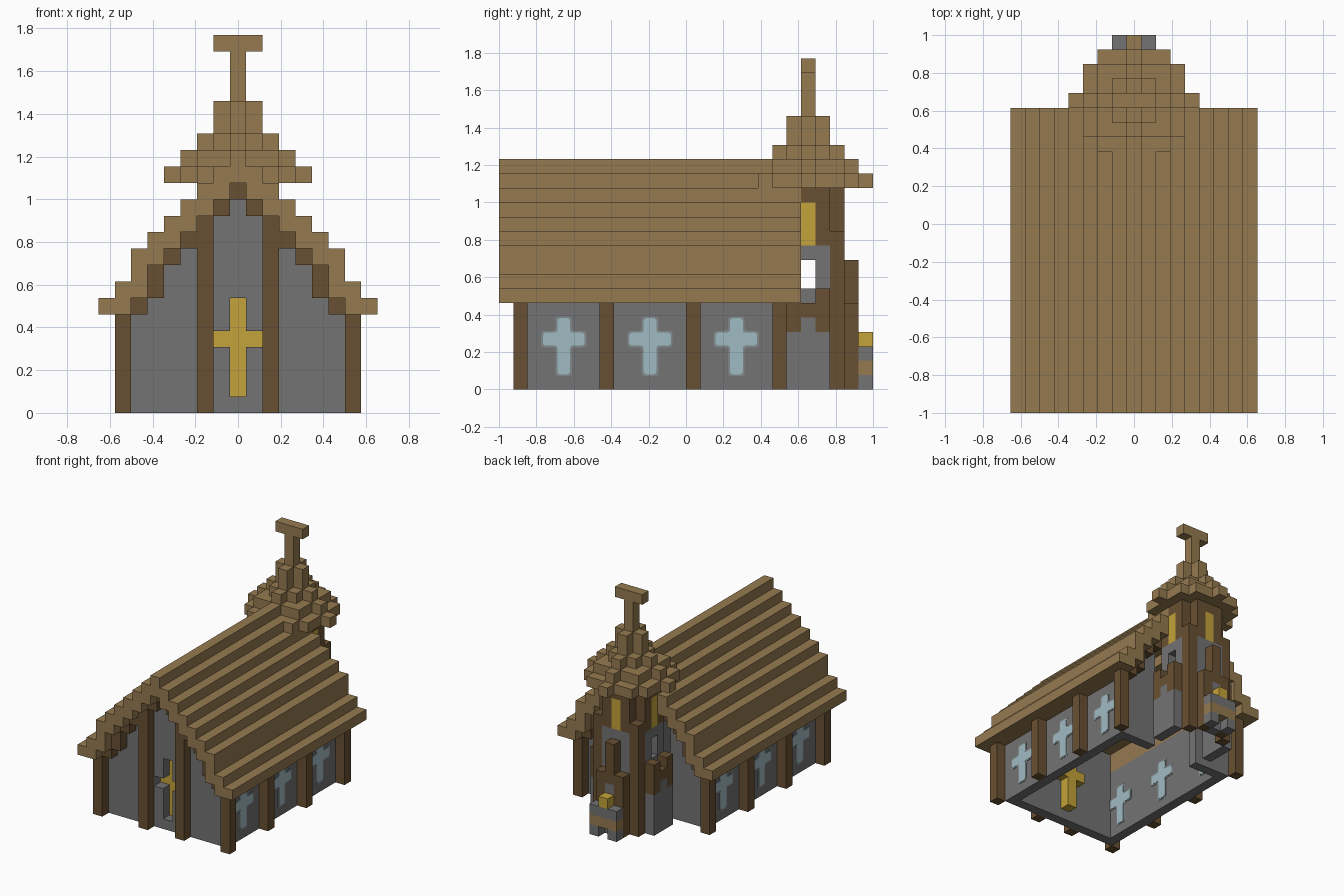
import bpy, bmesh, math
from mathutils import Vector

if "Cube" in bpy.data.objects:
    bpy.data.objects.remove(bpy.data.objects["Cube"])

U = 2 / 26  # size of one building block
SIDES = (-1, 1)


def material(name, *rgb):
    lin = [((c / 255 + 0.055) / 1.055) ** 2.4 for c in rgb] + [1]
    m = bpy.data.materials.new(name)
    m.use_nodes = True
    m.diffuse_color = lin
    m.node_tree.nodes["Principled BSDF"].inputs["Base Color"].default_value = lin
    return m


WOOD = material("light wood", 149, 122, 80)
DARK = material("dark wood", 104, 80, 50)
STONE = material("grey stone", 115, 115, 115)
GOLD = material("gold", 196, 163, 58)
GLASS = material("pale blue glass", 160, 187, 195)
FRAME = material("window frame grey", 130, 138, 140)


def finish(name, mat, bm):
    me = bpy.data.meshes.new(name)
    bmesh.ops.recalc_face_normals(bm, faces=bm.faces)
    bm.to_mesh(me)
    bm.free()
    me.materials.append(mat)
    ob = bpy.data.objects.new(name, me)
    bpy.context.collection.objects.link(ob)
    return ob


def blocks(name, mat, boxes):
    """Each box: first and last block along x, y and z (x is 0 at the centre)."""
    bm = bmesh.new()
    for x0, x1, y0, y1, z0, z1 in boxes:
        lo = Vector(((x0 - .5) * U, y0 * U - 1, z0 * U))
        hi = Vector(((x1 + .5) * U, (y1 + 1) * U - 1, (z1 + 1) * U))
        cube = bmesh.ops.create_cube(bm, size=1)["verts"]
        for v in cube:
            v.co = (lo + hi) / 2 + v.co * (hi - lo)
    return finish(name, mat, bm)


def both(x, *rest):
    """The same column on the left and the right."""
    return [(s * x, s * x) + rest for s in SIDES]


# Roof: stepped columns, two or three blocks thick
ROOF_LOW = [14, 13, 12, 11, 10, 9, 7, 6, 6]
ROOF_TOP = [16, 15, 14, 13, 12, 11, 10, 8, 7]
blocks("nave_roof", WOOD, [b for x in range(9)
       for b in both(x, 0, 20, ROOF_LOW[x], ROOF_TOP[x] - 1)])

# Gable rafters following the roof, front and back
RAFTER_LOW = [13, 12, 0, 10, 9, 7, 6]
for name, y in (("front", 1), ("back", 19)):
    blocks(name + "_rafters", DARK, [b for x in range(7) if x != 2
           for b in both(x, y, y, RAFTER_LOW[x], ROOF_LOW[x] - 1)])
blocks("front_door_posts", DARK, both(2, 1, 1, 0, 11))

# Side posts
blocks("side_posts", DARK, [b for y in (1, 7, 13, 19) for b in both(7, y, y, 0, 5)])

# Walls
blocks("side_walls", STONE, both(6, 2, 18, 0, 6))
for name, y, first in (("front", 2, 2), ("back", 18, 3)):
    blocks(name + "_gable_wall", STONE, [b for x in range(first, 6)
           for b in both(x, y, y, 0, ROOF_LOW[x] - 1)])
blocks("door_surround", STONE, both(1, 2, 2, 0, 3) + both(1, 2, 2, 5, 12)
       + [(0, 0, 2, 2, 0, 0), (0, 0, 2, 2, 7, 13)])
blocks("door_cross", GOLD, [(0, 0, 3, 3, 1, 6), (-1, 1, 3, 3, 4, 4)])


# Cross windows as thin plates on both faces of the side walls
def cross_plate(name, mat, x, y, inset, thick):
    a, b = U / 2 - inset, 1.5 * U - inset
    bottom, low, high, top = U + inset, 3 * U + inset, 4 * U - inset, 5 * U - inset
    half = [(a, bottom), (a, low), (b, low), (b, high), (a, high), (a, top)]
    outline = half + [(-p, q) for p, q in reversed(half)]
    bm = bmesh.new()
    face = bm.faces.new([bm.verts.new((x - thick / 2, y + p, q)) for p, q in outline])
    bmesh.ops.bevel(bm, geom=bm.verts[:], offset=.014, segments=2, profile=.5,
                    affect='VERTICES')
    ext = bmesh.ops.extrude_face_region(bm, geom=bm.faces[:])
    bmesh.ops.translate(bm, vec=(thick, 0, 0),
                        verts=[g for g in ext["geom"] if isinstance(g, bmesh.types.BMVert)])
    finish(name, mat, bm)


for s in SIDES:
    for row in (4, 10, 16):
        for face in (5.5, 6.5):
            y = (row + .5) * U - 1
            cross_plate("window_frame", FRAME, s * face * U, y, -.006, .005)
            cross_plate("window_glass", GLASS, s * face * U, y, .004, .009)

# Tower base: arched stone panels in dark timber
blocks("tower_side_panels", STONE, both(3, 20, 22, 0, 3) + both(3, 21, 21, 4, 4))
blocks("tower_side_arches", DARK, both(3, 20, 20, 4, 6) + both(3, 22, 22, 4, 6)
       + both(3, 21, 21, 5, 5))
blocks("tower_back_panel", STONE, [(0, 0, 24, 24, 0, 4)])
blocks("tower_back_arch", DARK, both(1, 24, 24, 0, 5) + [(0, 0, 24, 24, 5, 8)])
blocks("tower_corner_posts", DARK, both(2, 23, 23, 0, 10))

# Tower shaft: stone openings below, slit windows above
blocks("shaft_stone", STONE, both(2, 20, 20, 6, 9) + both(2, 22, 22, 6, 9)
       + both(2, 21, 21, 6, 6) + both(2, 21, 21, 9, 9)
       + both(1, 23, 23, 6, 9) + [(0, 0, 23, 23, 6, 6), (0, 0, 23, 23, 9, 9)])
blocks("shaft_timber", DARK, both(2, 20, 20, 10, 13) + both(2, 22, 22, 10, 13)
       + both(2, 21, 21, 13, 13) + both(1, 23, 23, 10, 13) + [(0, 0, 23, 23, 13, 13)])
blocks("shaft_slit_windows", GOLD, both(2, 21, 21, 10, 12) + [(0, 0, 23, 23, 10, 12)])

# Spire: stacked round layers of blocks around the tower axis
spire = []
for radius, z0, z1 in ((4, 14, 14), (3, 15, 15), (2, 16, 16), (1, 17, 18)):
    for x in range(-radius, radius + 1):
        h = math.isqrt(radius * radius - x * x)
        spire.append((x, x, 21 - h, 21 + h, z0, z1))
blocks("spire", WOOD, spire)
blocks("spire_finial", WOOD, [(0, 0, 21, 21, 19, 21), (-1, 1, 21, 21, 22, 22)])

# Small shrine at the foot of the tower
blocks("shrine_stone", STONE, both(1, 25, 25, 0, 0) + [(-1, 1, 25, 25, 2, 2)])
blocks("shrine_shelf", WOOD, [(-1, 1, 25, 25, 1, 1)])
blocks("shrine_gold", GOLD, [(0, 0, 25, 25, 3, 3)])
